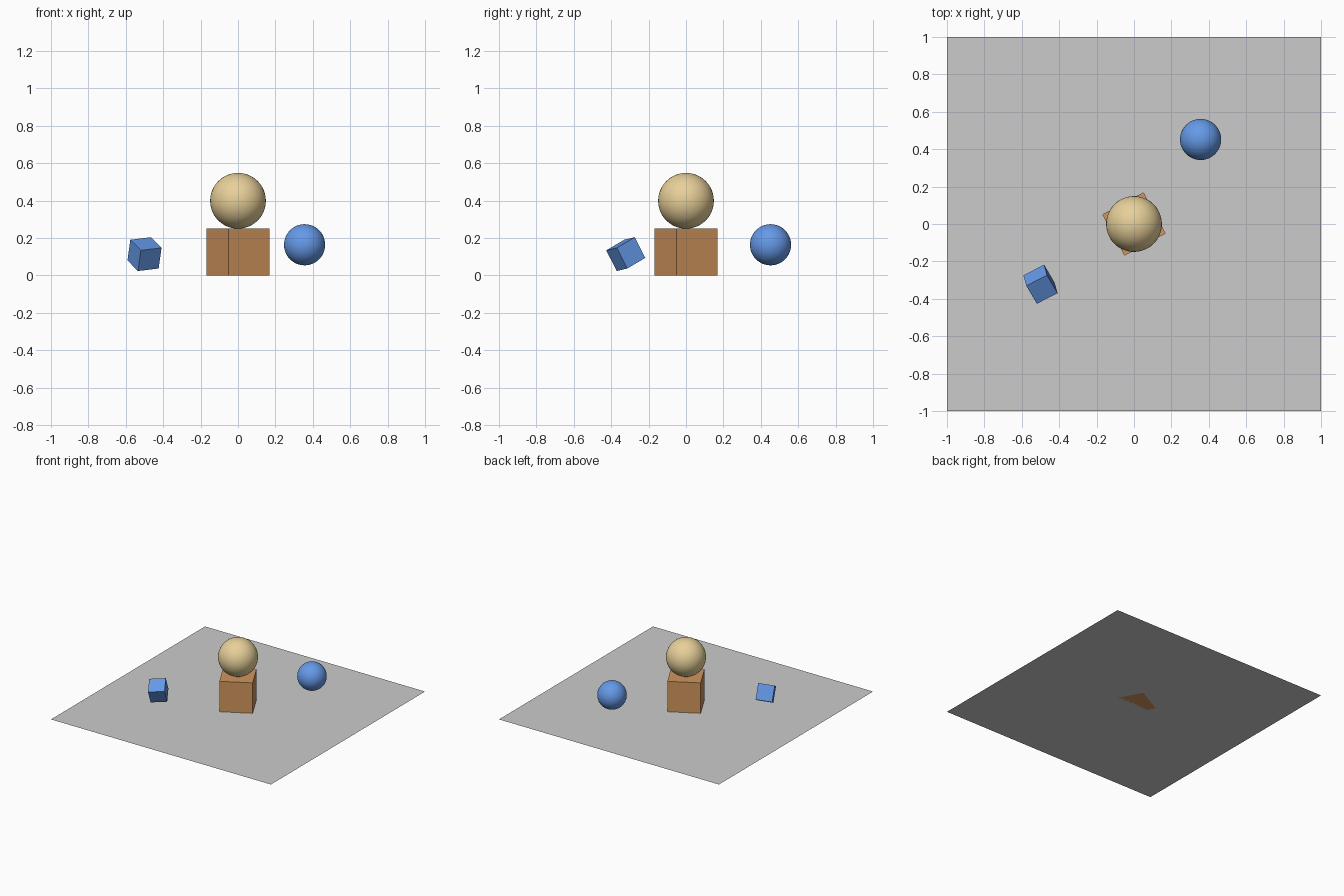
import bpy
from math import radians
from mathutils import Matrix, Vector

if "Cube" in bpy.data.objects:
    bpy.data.objects.remove(bpy.data.objects["Cube"])


def paint(name, rgb):
    mat = bpy.data.materials.new(name)
    mat.diffuse_color = (*rgb, 1)
    mat.use_nodes = True
    mat.node_tree.nodes["Principled BSDF"].inputs["Base Color"].default_value = mat.diffuse_color
    return mat


tan = paint("tan", (0.80, 0.63, 0.32))
orange = paint("orange", (0.64, 0.30, 0.11))
blue = paint("blue", (0.13, 0.32, 0.80))


def finish(name, mat=None):
    ob = bpy.context.object
    ob.name = name
    if mat:
        ob.data.materials.append(mat)
    return ob


def ball(name, loc, radius, mat):
    bpy.ops.mesh.primitive_uv_sphere_add(segments=48, ring_count=24, radius=radius, location=loc)
    bpy.ops.object.shade_smooth()
    return finish(name, mat)


# Flat floor sheet
bpy.ops.mesh.primitive_plane_add(size=2)
finish("floor")

# Turned block with a ball resting on it
bpy.ops.mesh.primitive_cube_add(size=0.25, location=(0, 0, 0.125), rotation=(0, 0, radians(28.3)))
finish("pedestal_block", orange)
ball("pedestal_ball", (0, 0, 0.399), 0.149, tan)

# Floating ball
ball("floating_ball", (0.356, 0.452, 0.164), 0.11, blue)

# Floating tumbled cube, oriented by two of its edge directions
u = Vector((20.5, 10.5, 2.5)).normalized()
v = Vector((-10.5, 17.8, 10.5))
v = (v - u * v.dot(u)).normalized()
w = u.cross(v)
turn = Matrix((u, v, w)).transposed()
bpy.ops.mesh.primitive_cube_add(size=0.125, location=(-0.50, -0.322, 0.114), rotation=turn.to_euler())
finish("floating_cube", blue)
